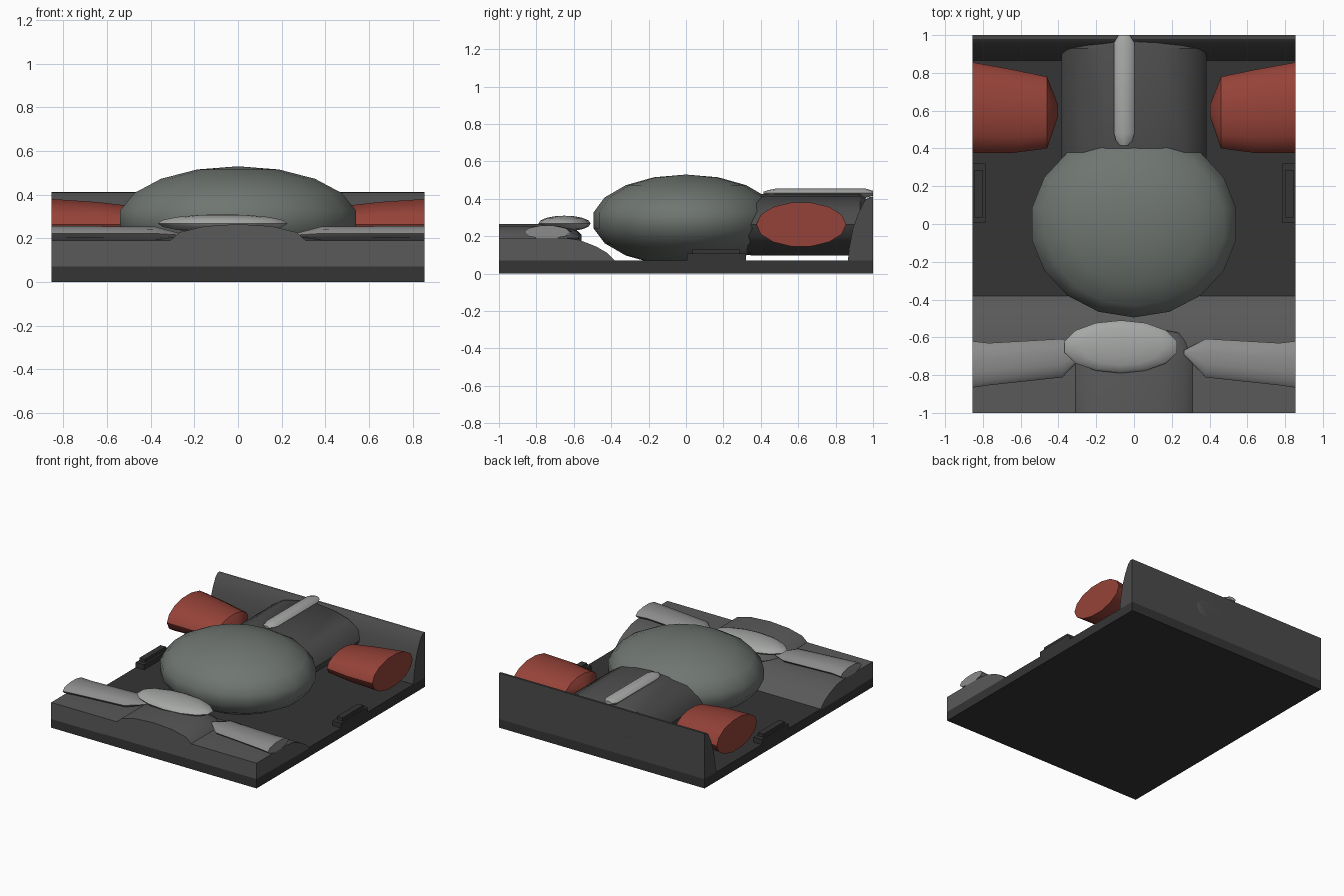
import bpy, bmesh
from math import sin, cos, pi, radians

if "Cube" in bpy.data.objects:
    bpy.data.objects.remove(bpy.data.objects["Cube"])

MATS = {}


def material(name, rgb):
    m = bpy.data.materials.new(name)
    m.diffuse_color = (*rgb, 1)
    m.use_nodes = True
    m.node_tree.nodes["Principled BSDF"].inputs["Base Color"].default_value = m.diffuse_color
    MATS[name] = m


for name, rgb in {"red": (0.30, 0.055, 0.04), "dark": (0.035, 0.035, 0.035),
                  "charcoal": (0.07, 0.07, 0.07), "grey": (0.10, 0.10, 0.10),
                  "dome": (0.16, 0.18, 0.165), "pale": (0.26, 0.26, 0.26),
                  "light": (0.38, 0.39, 0.38)}.items():
    material(name, rgb)


def finish(name, bm, mat, smooth=0):
    bmesh.ops.recalc_face_normals(bm, faces=bm.faces[:])
    me = bpy.data.meshes.new(name)
    bm.to_mesh(me)
    bm.free()
    me.materials.append(MATS[mat])
    ob = bpy.data.objects.new(name, me)
    bpy.context.collection.objects.link(ob)
    if smooth:
        bpy.ops.object.select_all(action='DESELECT')
        ob.select_set(True)
        bpy.context.view_layer.objects.active = ob
        bpy.ops.object.shade_smooth_by_angle(angle=radians(smooth))
    return ob


def bridge(name, rings, mat, smooth=0):
    """Skin a list of equal-length rings and cap both ends."""
    bm = bmesh.new()
    loops = [[bm.verts.new(p) for p in r] for r in rings]
    n = len(loops[0])
    for a, b in zip(loops, loops[1:]):
        for i in range(n):
            j = (i + 1) % n
            bm.faces.new((a[i], a[j], b[j], b[i]))
    bm.faces.new(loops[0])
    bm.faces.new(loops[-1])
    return finish(name, bm, mat, smooth)


def box(name, x0, x1, y0, y1, z0, z1, mat):
    c = [(x0, y0), (x1, y0), (x1, y1), (x0, y1)]
    return bridge(name, [[(x, y, z) for x, y in c] for z in (z0, z1)], mat)


def extrude_x(name, profile, mat, smooth):
    return bridge(name, [[(x, y, z) for y, z in profile] for x in (-0.855, 0.855)], mat, smooth)


def loft(name, axis, sections, sides, mat, smooth=40):
    """Elliptical sections: (station, side centre, z centre, side radius, z radius)."""
    rings = []
    for s, c, z, r, h in sections:
        ring = []
        for i in range(sides):
            a = 2 * pi * i / sides
            u, w = c + r * cos(a), z + h * sin(a)
            ring.append((s, u, w) if axis == 'x' else (u, s, w))
        rings.append(ring)
    return bridge(name, rings, mat, smooth)


def ellipsoid(name, centre, radii, segs, rings, mat):
    bm = bmesh.new()
    bmesh.ops.create_uvsphere(bm, u_segments=segs, v_segments=rings, radius=1)
    bmesh.ops.scale(bm, vec=radii, verts=bm.verts)
    bmesh.ops.translate(bm, vec=centre, verts=bm.verts)
    return finish(name, bm, mat, 60)


# Base slab, front sill and curved back wall
box("base_slab", -0.855, 0.855, -1, 1, 0, 0.07, "dark")
extrude_x("front_sill", [(-1, 0.065), (-1, 0.19), (-0.64, 0.19), (-0.57, 0.18),
                         (-0.48, 0.145), (-0.42, 0.11), (-0.375, 0.065)], "grey", 30)
extrude_x("back_wall", [(1, 0.065), (0.865, 0.065), (0.873, 0.14), (0.892, 0.24),
                        (0.92, 0.32), (0.955, 0.39), (0.98, 0.41), (1, 0.412)], "charcoal", 30)

# Main body and rear body
ellipsoid("main_dome", (0, -0.0, 0.285), (0.557, 0.502, 0.245), 18, 9, "dome")
loft("rear_body", 'y', [(0.25, 0, 0.262, 0.36, 0.155), (0.36, 0, 0.262, 0.385, 0.165),
                        (0.93, 0, 0.262, 0.385, 0.165), (1.0, 0, 0.262, 0.27, 0.11)],
     16, "charcoal")
loft("rear_rib", 'y', [(0.415, -0.052, 0.43, 0.02, 0.008), (0.44, -0.052, 0.43, 0.043, 0.017),
                       (0.48, -0.052, 0.43, 0.054, 0.025), (0.96, -0.052, 0.43, 0.054, 0.025),
                       (1.0, -0.052, 0.43, 0.03, 0.013)], 8, "light")

# Front body with its cap
loft("front_body", 'y', [(-1, 0, 0.19, 0.31, 0.075), (-0.73, 0, 0.19, 0.31, 0.075),
                         (-0.62, 0, 0.19, 0.27, 0.06), (-0.575, 0, 0.19, 0.235, 0.035),
                         (-0.56, 0, 0.19, 0.15, 0.02)], 12, "grey")
ellipsoid("front_cap", (-0.07, -0.65, 0.268), (0.305, 0.14, 0.042), 14, 8, "light")

# Mirrored parts: red side pods, front pads and stepped side clips
for side, s in (("left", -1), ("right", 1)):
    loft("red_pod_" + side, 'x', [(0.402 * s, 0.6, 0.26, 0.03, 0.015),
                                  (0.46 * s, 0.59, 0.262, 0.19, 0.085),
                                  (0.65 * s, 0.597, 0.263, 0.222, 0.106),
                                  (0.855 * s, 0.616, 0.263, 0.24, 0.12)], 14, "red")
    loft("front_pad_" + side, 'x', [(0.265 * s, -0.68, 0.215, 0.012, 0.008),
                                    (0.38 * s, -0.71, 0.222, 0.102, 0.033),
                                    (0.77 * s, -0.742, 0.223, 0.112, 0.035),
                                    (0.855 * s, -0.743, 0.222, 0.123, 0.036)], 10, "pale")
    x0, x1 = sorted((0.785 * s, 0.855 * s))
    box("side_clip_" + side, x0, x1, 0.005, 0.32, 0.065, 0.108, "dark")
    x0, x1 = sorted((0.80 * s, 0.845 * s))
    box("side_clip_top_" + side, x0, x1, 0.035, 0.285, 0.105, 0.133, "dark")
